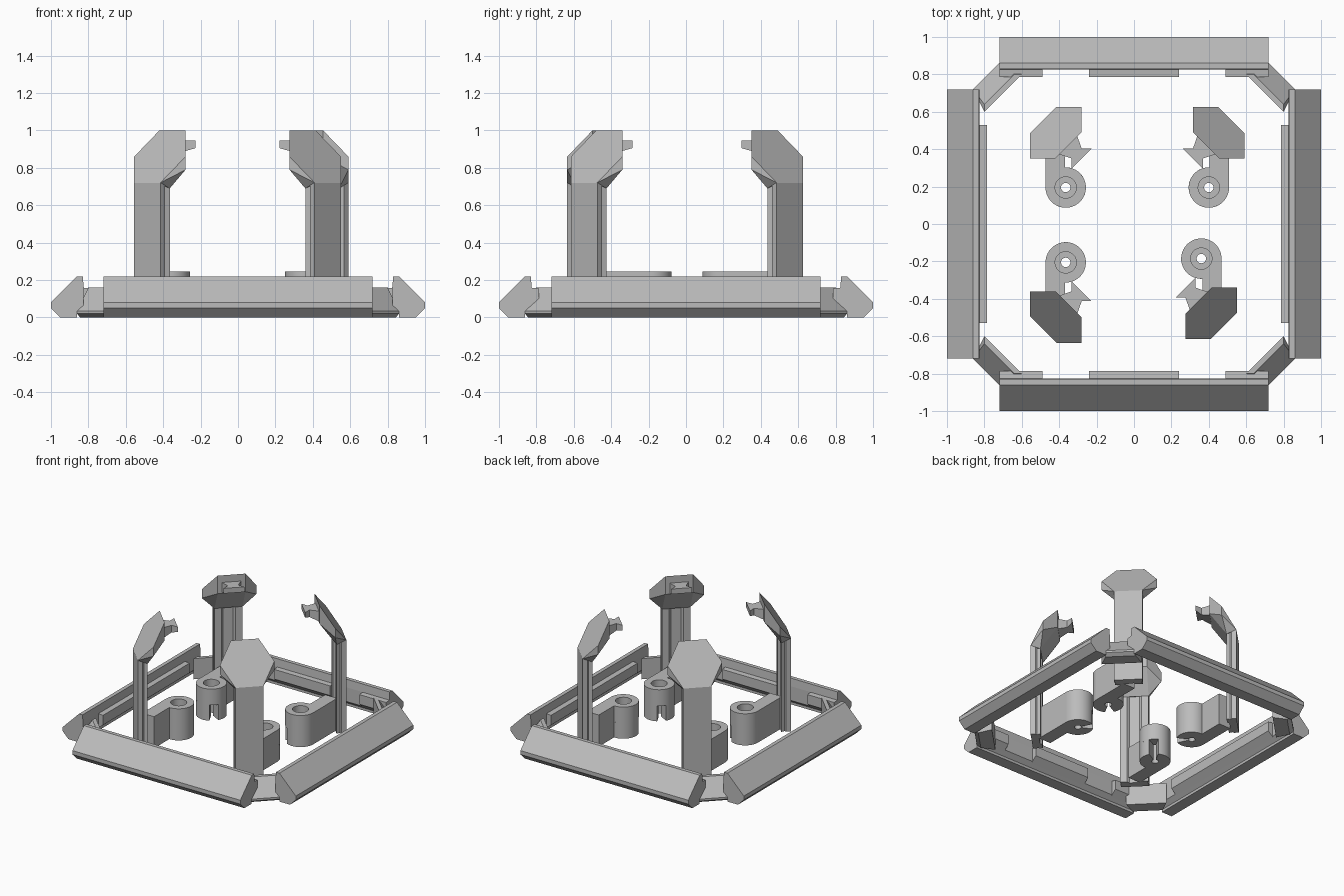
import bpy, bmesh, math
from mathutils import Vector

if "Cube" in bpy.data.objects:
    bpy.data.objects.remove(bpy.data.objects["Cube"])

# Single grey material
grey = bpy.data.materials.new("plain_grey")
grey.use_nodes = True
grey.diffuse_color = (0.5, 0.5, 0.5, 1)
grey.node_tree.nodes["Principled BSDF"].inputs["Base Color"].default_value = (0.5, 0.5, 0.5, 1)


def finish(bm, name, place=None, smooth=False):
    """Move vertices with place(), fix normals and make the object."""
    if place:
        for v in bm.verts:
            v.co = place(v.co)
    bmesh.ops.recalc_face_normals(bm, faces=bm.faces)
    mesh = bpy.data.meshes.new(name)
    bm.to_mesh(mesh)
    bm.free()
    obj = bpy.data.objects.new(name, mesh)
    bpy.context.collection.objects.link(obj)
    mesh.materials.append(grey)
    if smooth:
        bpy.ops.object.select_all(action='DESELECT')
        obj.select_set(True)
        bpy.context.view_layer.objects.active = obj
        bpy.ops.object.shade_smooth_by_angle(angle=math.radians(35))


def prism(bm, points, shift):
    """Extrude a closed outline along a vector."""
    face = bm.faces.new([bm.verts.new(p) for p in points])
    top = bmesh.ops.extrude_face_region(bm, geom=[face])["geom"]
    moved = [g for g in top if isinstance(g, bmesh.types.BMVert)]
    bmesh.ops.translate(bm, verts=moved, vec=shift)


def hull(bm, points):
    verts = [bm.verts.new(p) for p in points]
    res = bmesh.ops.convex_hull(bm, input=verts)
    loose = [g for g in set(res["geom_interior"] + res["geom_unused"])
             if isinstance(g, bmesh.types.BMVert) and not g.link_faces]
    bmesh.ops.delete(bm, geom=loose, context='VERTS')
    bmesh.ops.dissolve_limit(bm, angle_limit=0.02, verts=bm.verts, edges=bm.edges)


def ring(bm, cx, cy, r_in, r_out, z0, z1, gap=0.0, steps=40):
    """Square-section ring, with an optional gap facing the centre."""
    mid = math.radians(225)
    count = steps + 1 if gap else steps
    loops = []
    for i in range(count):
        a = mid + gap + (2 * math.pi - 2 * gap) * i / steps
        c, s = math.cos(a), math.sin(a)
        loops.append([bm.verts.new((cx + r * c, cy + r * s, z))
                      for r, z in ((r_in, z0), (r_out, z0), (r_out, z1), (r_in, z1))])
    for i in range(steps):
        a, b = loops[i], loops[(i + 1) % count]
        for k in range(4):
            m = (k + 1) % 4
            bm.faces.new((a[k], a[m], b[m], b[k]))
    if gap:
        bm.faces.new(loops[0])
        bm.faces.new(loops[-1])


# Rails: bevelled section, with locating tabs on the inside
RAIL = [(1, .05), (1, .08), (.86, .22), (.83, .22), (.825, .16),
        (.825, .05), (.86, .02), (.86, 0), (.95, 0)]
TAB = [(.835, .16), (.787, .155), (.787, .08), (.835, .04)]
SIDE_TABS = [(-.53, .53)]
END_TABS = [(-.72, -.49), (-.24, .24), (.49, .72)]
for name, turn, tabs in (("left", 0, SIDE_TABS), ("back", 1, END_TABS),
                         ("right", 2, SIDE_TABS), ("front", 3, END_TABS)):
    bm = bmesh.new()
    for section, spans in ((RAIL, [(-.72, .72)]), (TAB, tabs)):
        for a, b in spans:
            prism(bm, [(o, a, z) for o, z in section], (0, b - a, 0))
    c, s = (1, 0, -1, 0)[turn], (0, 1, 0, -1)[turn]
    finish(bm, name + "_rail",
           lambda p, c=c, s=s: Vector((c * p.x - s * p.y, s * p.x + c * p.y, p.z)))

# Each quarter: inner corner of the post head, and the mirror signs
QUARTERS = (("front_left", .275, -.34), ("front_right", -.28, -.36),
            ("back_left", .315, .35), ("back_right", -.28, .35))

HEX = [(.275, .135, .72), (.135, .275, .72), (0, .275, .86),
       (0, .14, 1), (.14, 0, 1), (.275, 0, .86)]
SHAFT = [(-.1, 0), (.1, 0), (.1, -.035), (.09, -.045), (.1, -.07), (.05, -.07),
         (.035, -.055), (-.035, -.055), (-.05, -.07), (-.1, -.07), (-.09, -.045), (-.1, -.035)]


def diagonal(u, v, z):
    """Point across (u) and outwards (v) from the post's outer face."""
    k = math.sqrt(.5)
    return (.205 + k * (v + u), .205 + k * (v - u), z)


for name, ox, oy in QUARTERS:
    sx, sy = math.copysign(1, ox), math.copysign(1, oy)

    def mirror(p):
        return Vector((sx * p.x, sy * p.y, p.z))

    def local(p):
        return Vector((ox + sx * p.x, oy + sy * p.y, p.z))

    # Corner joint between two rails
    bm = bmesh.new()
    joint = []
    for total, half, z in ((1.4, .2, 0), (1.4, .2, .16), (1.44, .16, .16),
                           (1.58, .14, .035), (1.58, .14, .02), (1.54, .15, 0)):
        for t in (-half, half):
            joint.append(((total + t) / 2, (total - t) / 2, z))
    hull(bm, joint)
    finish(bm, name + "_corner_joint", mirror)

    # Upright shaft
    bm = bmesh.new()
    prism(bm, [diagonal(u, v, 0) for u, v in SHAFT], (0, 0, .72))
    finish(bm, name + "_post", local)

    # Slanted head
    bm = bmesh.new()
    under = [(x, y, z - (.14 if z == 1 else .07)) for x, y, z in HEX[2:]]
    inner = [diagonal(u, -.07, .69) for u in (-.1, .1)]
    hull(bm, HEX + under + inner)
    finish(bm, name + "_post_head", local)

    # Flared clip nose, thicker at its root
    bm = bmesh.new()
    nose = [(-.053, .053), (0, .053), (.03, .14), (.14, .03), (.053, 0), (.053, -.053)]
    prism(bm, [(x, y, .945) for x, y in nose],
          (0, 0, -.04))
    for v in bm.verts:
        if v.co.z < .94:
            v.co.z -= .28 * max(0, v.co.x + v.co.y)
    finish(bm, name + "_clip_nose", local)

    # Screw boss: slotted foot, bored middle and counterbored top
    cx, cy = .085, -.155
    bm = bmesh.new()
    ring(bm, cx, cy, .025, .108, 0, .12, gap=.3)
    ring(bm, cx, cy, .025, .108, .12, .18)
    ring(bm, cx, cy, .057, .108, .18, .245)
    finish(bm, name + "_screw_boss", local, smooth=True)

    # Arm joining the boss to the post
    bm = bmesh.new()
    arm = [(.193, cy), (.193, .14), (.09, .14), (.09, -.095), (.15, -.095), (.15, cy)]
    prism(bm, [(x, y, 0) for x, y in arm], (0, 0, .245))
    finish(bm, name + "_boss_arm", local)
